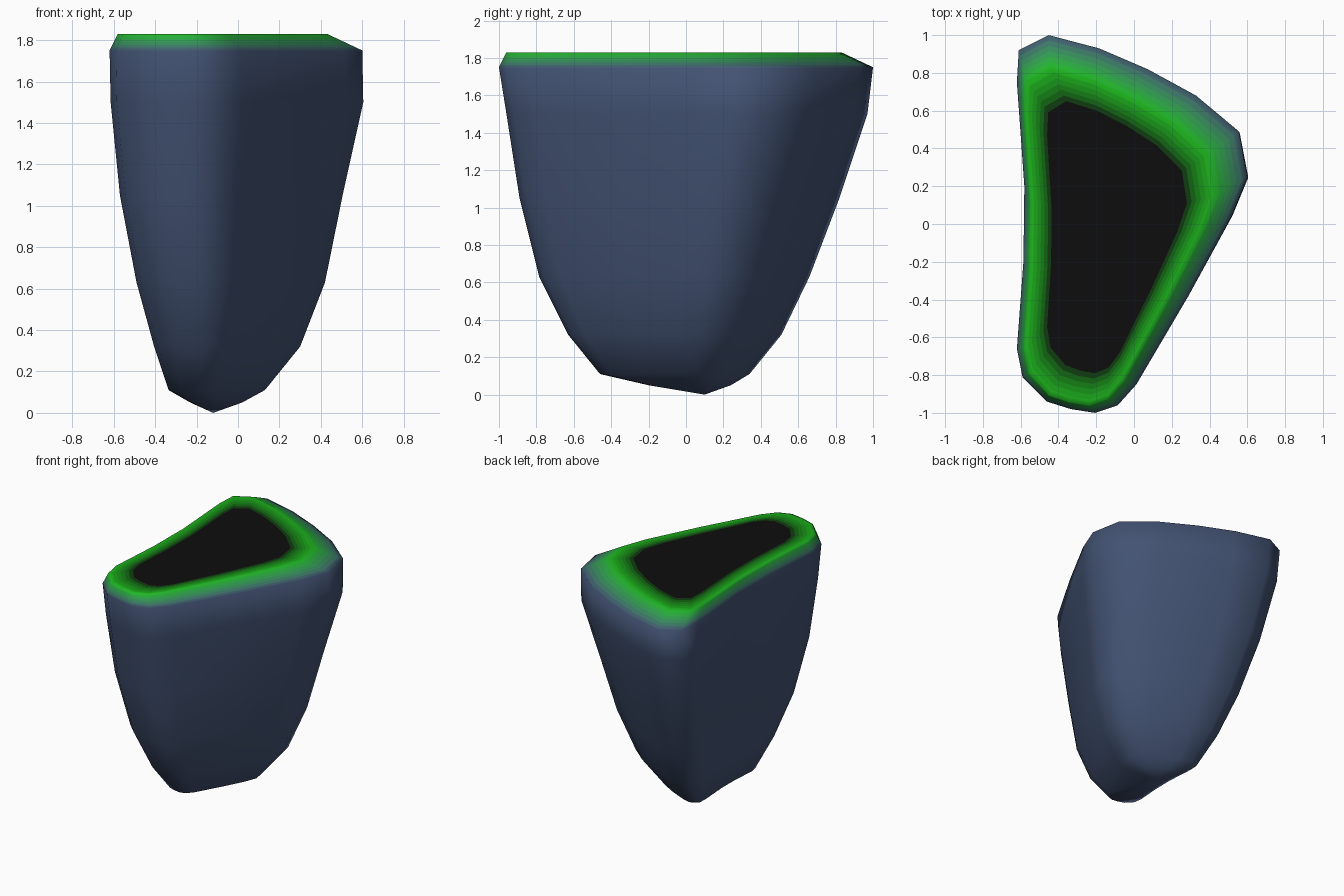
import bpy, bmesh
from mathutils import Vector

if "Cube" in bpy.data.objects:
    bpy.data.objects.remove(bpy.data.objects["Cube"])

# Plan outline of the rock, seen from above
OUTLINE = [(-.61, .92), (-.45, 1), (-.18, .93), (.08, .82), (.34, .68), (.57, .49),
           (.615, .25), (.53, .04), (.30, -.38), (.02, -.85), (-.08, -.96), (-.20, -1),
           (-.33, -.98), (-.46, -.94), (-.59, -.81), (-.62, -.66), (-.585, -.2),
           (-.58, .2), (-.62, .75)]
# Side profile: z, xmin, xmax, ymin, ymax
LEVELS = [(.05, -.23, .02, -.2, .24), (.11, -.335, .13, -.46, .34), (.32, -.405, .30, -.63, .51),
          (.63, -.49, .42, -.785, .66), (1.05, -.57, .505, -.89, .82),
          (1.5, -.615, .605, -.96, .97), (1.75, -.62, .60, -1, 1)]
RIM = (1.83, -.58, .43, -.96, .83)
INNER = (1.83, -.46, .28, -.79, .65)
NAVY, GREEN, BLACK = (.055, .085, .17), (.012, .5, .012), (.004, .004, .004)
BANDS = 6


def ring(level):
    z, x0, x1, y0, y1 = level
    return [Vector((x0 + (x + .62) / 1.235 * (x1 - x0), y0 + (y + 1) / 2 * (y1 - y0), z))
            for x, y in OUTLINE]


def mix(a, b, t):
    return [p + (q - p) * t for p, q in zip(a, b)]


mesh = bpy.data.meshes.new("rock")
rock = bpy.data.objects.new("rock", mesh)
bpy.context.collection.objects.link(rock)


def material(name, col):
    m = bpy.data.materials.new(name)
    m.diffuse_color = (*col, 1)
    m.use_nodes = True
    m.node_tree.nodes["Principled BSDF"].inputs["Base Color"].default_value = m.diffuse_color
    mesh.materials.append(m)
    return len(mesh.materials) - 1


navy, black = material("stone", NAVY), material("dark_top", BLACK)
bm = bmesh.new()


def add_ring(points):
    return [bm.verts.new(p) for p in points]


def bridge(a, b, mat):
    n = len(a)
    for i in range(n):
        j = (i + 1) % n
        bm.faces.new((a[i], a[j], b[j], b[i])).material_index = mat


# Stone body
last = add_ring(ring(LEVELS[0]))
tip = bm.verts.new((-.12, .1, 0))
for i in range(len(last)):
    bm.faces.new((last[i - 1], last[i], tip)).material_index = navy
for level in LEVELS[1:]:
    new = add_ring(ring(level))
    bridge(last, new, navy)
    last = new

# Green rim, fading to stone outside and to black inside
for a, b, ca, cb in ((LEVELS[-1], RIM, NAVY, GREEN), (RIM, INNER, GREEN, BLACK)):
    for k in range(BANDS):
        mat = material("rim_fade", mix(ca, cb, (k + .5) / BANDS))
        new = add_ring(ring(mix(a, b, (k + 1) / BANDS)))
        bridge(last, new, mat)
        last = new

# Dark flat top
bm.faces.new(last).material_index = black
bmesh.ops.recalc_face_normals(bm, faces=bm.faces)
for f in bm.faces:
    f.smooth = True
bm.to_mesh(mesh)
bm.free()
